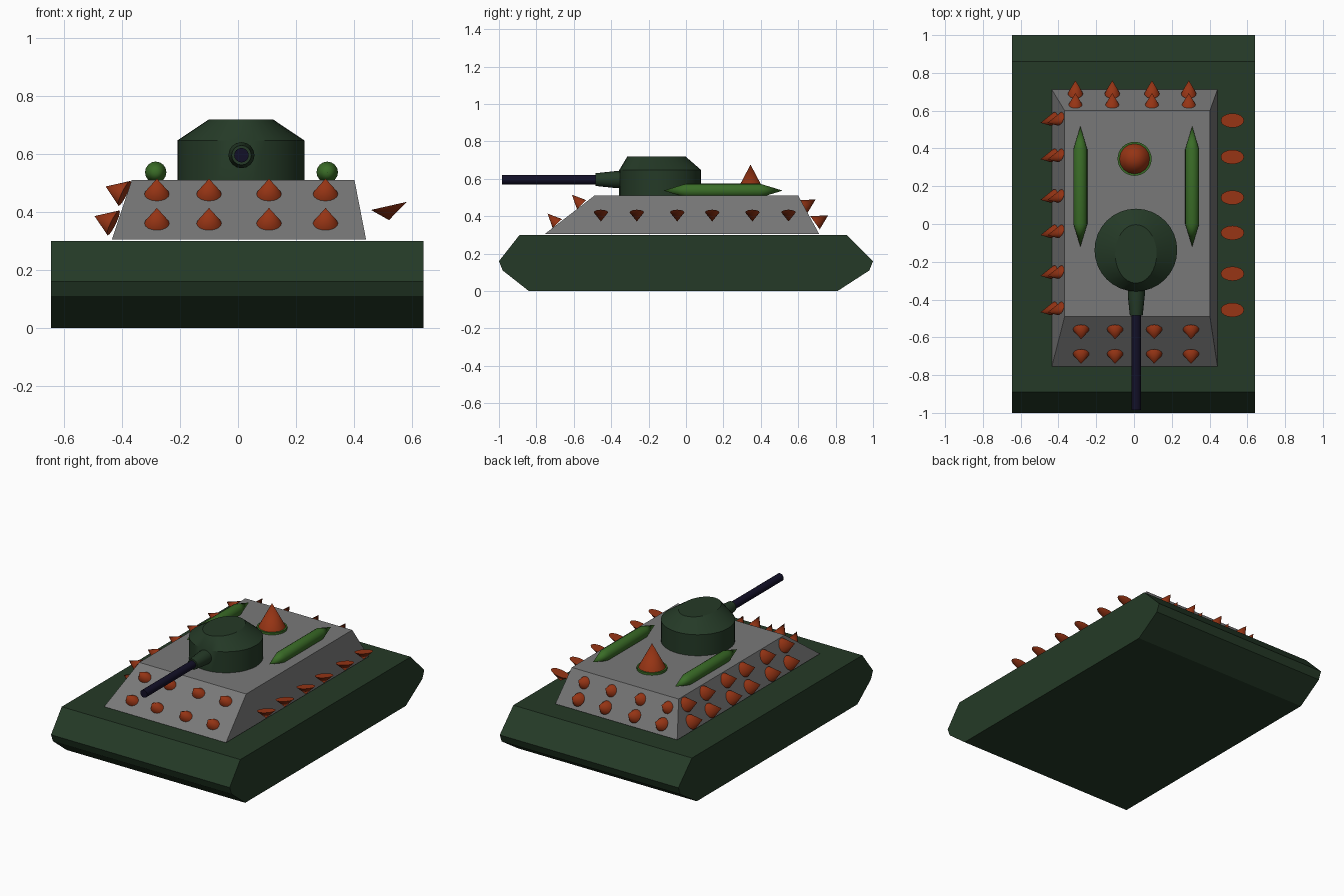
import bpy, bmesh, math
from mathutils import Vector as V

cube = bpy.data.objects.get("Cube")
if cube:
    bpy.data.objects.remove(cube, do_unlink=True)


def material(name, r, g, b):
    m = bpy.data.materials.new(name)
    m.use_nodes = True
    m.diffuse_color = (r, g, b, 1)
    m.node_tree.nodes["Principled BSDF"].inputs["Base Color"].default_value = (r, g, b, 1)
    return m


DARK = material("dark_green", 0.018, 0.042, 0.02)
GREY = material("grey", 0.19, 0.19, 0.19)
RUST = material("rust_orange", 0.30, 0.034, 0.007)
LEAF = material("leaf_green", 0.042, 0.15, 0.02)
NAVY = material("navy", 0.006, 0.005, 0.02)


def loft(name, loops, mat, smooth=True):
    """Skin closed loops of points, capping both ends."""
    bm = bmesh.new()
    rings = [[bm.verts.new(p) for p in loop] for loop in loops]
    n = len(rings[0])
    for a, b in zip(rings, rings[1:]):
        for i in range(n):
            j = (i + 1) % n
            bm.faces.new((a[i], a[j], b[j], b[i]))
    bm.faces.new(rings[0][::-1])
    bm.faces.new(rings[-1])
    bmesh.ops.remove_doubles(bm, verts=bm.verts, dist=0.0004)
    bmesh.ops.recalc_face_normals(bm, faces=bm.faces)
    mesh = bpy.data.meshes.new(name)
    bm.to_mesh(mesh)
    bm.free()
    mesh.materials.append(mat)
    ob = bpy.data.objects.new(name, mesh)
    bpy.context.collection.objects.link(ob)
    if smooth:
        bpy.ops.object.select_all(action="DESELECT")
        ob.select_set(True)
        bpy.context.view_layer.objects.active = ob
        bpy.ops.object.shade_smooth_by_angle(angle=math.radians(32))
    return ob


def ring(c, u, v, n=24):
    """Ellipse about c with half axes u and v."""
    turns = [2 * math.pi * i / n for i in range(n)]
    return [V(c) + V(u) * math.cos(t) + V(v) * math.sin(t) for t in turns]


def disc(x, y, z, r):
    return ring((x, y, z), (r, 0, 0), (0, r, 0), 32)


def along_y(x, y, z, r, n=16):
    return ring((x, y, z), (r, 0, 0), (0, 0, r), n)


def rect(x0, x1, y0, y1, z):
    return [(x0, y0, z), (x1, y0, z), (x1, y1, z), (x0, y1, z)]


def spike(name, base, u, v, tip):
    tip_offset = V(tip)
    loft(name, [ring(base, u, v, 16), [V(base) + tip_offset] * 16], RUST)


# Hull: side profile swept across the width
profile = [(-0.84, 0), (0.81, 0), (0.98, 0.11), (1, 0.16),
           (0.86, 0.3), (-0.89, 0.3), (-1, 0.16), (-0.98, 0.11)]
loft("hull", [[(x, y, z) for y, z in profile] for x in (-0.645, 0.64)], DARK, False)

# Sloped upper body
loft("upper_body", [rect(-0.435, 0.442, -0.755, 0.712, 0.305),
                    rect(-0.367, 0.402, -0.49, 0.6, 0.51)], GREY, False)

# Turret with bevelled roof, gun collar and barrel
roof = ring((0.01, -0.158, 0.72), (0.11, 0, 0), (0, 0.155, 0), 32)
loft("turret", [disc(0.01, -0.138, 0.505, 0.219), disc(0.01, -0.138, 0.647, 0.219), roof], DARK)
loft("gun_collar", [along_y(0.012, y, 0.596, r) for y, r in
                    ((-0.3, 0.045), (-0.38, 0.045), (-0.485, 0.034))], DARK)
loft("gun_barrel", [along_y(0.012, y, 0.596, 0.025) for y in (-0.46, -0.985)], NAVY)

# Pointed pods on the deck
for side, x in (("right", -0.284), ("left", 0.308)):
    loft(side + "_pod", [along_y(x, y, 0.537, r) for y, r in
                         ((-0.12, 0), (0, 0.037), (0.395, 0.037), (0.517, 0))], LEAF)

# Large deck spike on its round plate
loft("deck_plate", [disc(0.003, 0.345, z, 0.09) for z in (0.505, 0.524)], LEAF)
spike("deck_spike", (0.003, 0.345, 0.524), (0.08, 0, 0), (0, 0.08, 0), (0, 0, 0.152))

# Spikes on the front and back slopes
for x in (-0.28, -0.1, 0.107, 0.302):
    for y, z in ((-0.688, 0.361), (-0.558, 0.462)):
        spike("front_spike", (x, y, z), (0.043, 0, 0), (0, 0.025, 0.024), (0, -0.052, 0.053))
for x in (-0.31, -0.115, 0.095, 0.29):
    for y, z in ((0.69, 0.365), (0.623, 0.45)):
        spike("back_spike", (x, y, z), (0.04, 0, 0), (0, 0.025, -0.035), (0, 0.07, 0.04))

# Spikes along both flanks
for y in (-0.455, -0.263, -0.047, 0.14, 0.355, 0.548):
    for x, z in ((-0.43, 0.362), (-0.392, 0.464)):
        spike("right_spike", (x, y + 0.008, z), (0.02, 0, 0.043),
              (0.01, 0.036, 0), (-0.065, -0.02, 0.024))
    spike("left_spike", (0.521, y, 0.421), (0.062, 0, 0.014), (0, 0.038, 0), (0, 0, -0.049))
